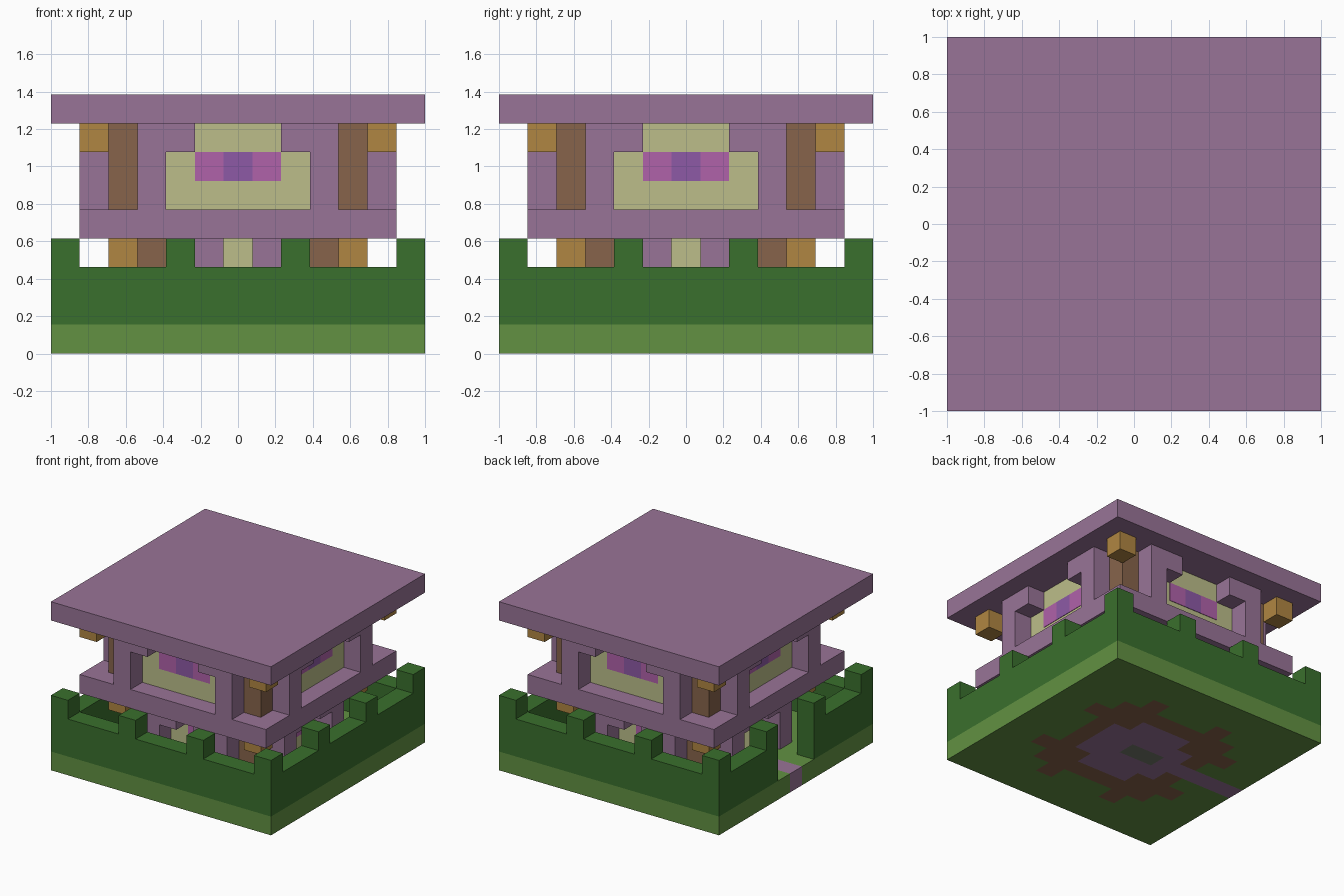
import bpy, bmesh
from mathutils import Matrix, Vector
from math import pi

if "Cube" in bpy.data.objects:
    bpy.data.objects.remove(bpy.data.objects["Cube"])

U = 2 / 13          # side of one block
HALF = 6            # block indices run from -6 to 6


def material(name, rgb):
    lin = [((c / 255 + 0.055) / 1.055) ** 2.4 for c in rgb] + [1.0]
    m = bpy.data.materials.new(name)
    m.use_nodes = True
    m.diffuse_color = lin
    m.node_tree.nodes["Principled BSDF"].inputs["Base Color"].default_value = lin
    return m


PURPLE = material("mauve stone", (153, 116, 151))
YELLOW = material("pale plaster", (188, 190, 138))
MAGENTA = material("magenta glass", (176, 98, 170))
VIOLET = material("violet glass", (141, 90, 166))
BROWN = material("brown timber", (135, 100, 75))
GOLD = material("golden timber", (176, 134, 66))
HEDGE = material("dark hedge", (58, 112, 45))
GRASS = material("light grass", (98, 145, 66))
SLATE = material("grey green slate", (116, 120, 108))


def add_object(name, bm, mats):
    mesh = bpy.data.meshes.new(name)
    bm.to_mesh(mesh)
    bm.free()
    for m in mats:
        mesh.materials.append(m)
    obj = bpy.data.objects.new(name, mesh)
    bpy.context.collection.objects.link(obj)
    return obj


def blocks(name, mat, boxes, turn=0, proud=0.0):
    """Boxes given as inclusive block ranges (x, y, z), turned by quarters."""
    bm = bmesh.new()
    for (x0, x1), (y0, y1), (z0, z1) in boxes:
        lo = Vector((x0 - 0.5, y0 - 0.5, z0)) * U
        hi = Vector((x1 + 0.5, y1 + 0.5, z1 + 1)) * U
        if proud:   # thin plate on the outer face only
            hi.y = lo.y
            lo.y -= proud
        size = hi - lo
        mat4 = (Matrix.Rotation(turn * pi / 2, 4, "Z")
                @ Matrix.Translation((lo + hi) / 2)
                @ Matrix.Diagonal((*size, 1)))
        bmesh.ops.create_cube(bm, size=1, matrix=mat4)
    return add_object(name, bm, [mat])


# Ground with an inlaid floor, foundation and path
def ground_index(i, j):
    m, n = max(abs(i), abs(j)), min(abs(i), abs(j))
    if j == 0 and i in (-1, 0):
        return 3
    if (j == 0 and i < 0) or (m <= 2 and n < 2):
        return 1
    if m <= 3 or (m == 4 and n == 2):
        return 2
    return 0


bm = bmesh.new()
bmesh.ops.create_grid(bm, x_segments=13, y_segments=13, size=1,
                      matrix=Matrix.Translation((0, 0, U)))
for f in bm.faces:
    c = f.calc_center_median()
    f.material_index = ground_index(round(c.x / U), round(c.y / U))
ground = add_object("ground", bm, [GRASS, PURPLE, BROWN, SLATE])
thick = ground.modifiers.new("thickness", "SOLIDIFY")
thick.thickness = U
thick.offset = -1

# Balcony floor and roof
blocks("balcony_floor", PURPLE, [((-5, 5), (-5, 5), (4, 4))])
blocks("roof", PURPLE, [((-HALF, HALF), (-HALF, HALF), (8, 8))])


def storey(label, turn, row, z, door=False):
    """One side of a storey; row is the panel's distance from the centre."""
    top = z + 2
    pier, w, r = row - 1, row - 2, -row
    front = r - 1
    # Piers with brackets reaching inwards under the ceiling
    boxes = []
    for s in (-1, 1):
        boxes.append(((s * pier, s * pier), (front, r), (z, top)))
        boxes.append(((s * w, s * w), (front, front), (top, top)))
    blocks(label + "_piers", PURPLE, boxes, turn)
    # Corner post and its outer bracket
    blocks(label + "_corner_post", BROWN, [((r, r), (r, r), (z, top))], turn)
    blocks(label + "_post_bracket", GOLD,
           [((front, front), (front, front), (top, top))], turn)
    # Plaster panel, with a doorway or a window band
    if door:
        blocks(label + "_door_wall", YELLOW,
               [((-w, -1), (r, r), (z, top)), ((1, w), (r, r), (z, top)),
                ((0, 0), (r, r), (top, top))], turn)
        return
    blocks(label + "_panel", YELLOW, [((-w, w), (r, r), (z, top))], turn)
    mid = (z + 1, z + 1)
    g = w - 1
    if g:
        blocks(label + "_window_sides", MAGENTA,
               [((s, s), (r, r), mid) for s in (-g, g)], turn, 0.004)
        blocks(label + "_window_middle", VIOLET, [((0, 0), (r, r), mid)], turn, 0.004)
    else:
        blocks(label + "_window", MAGENTA, [((0, 0), (r, r), mid)], turn, 0.004)


for turn, side in enumerate(("front", "left", "back", "right")):
    gate = side == "right"
    # Hedge wall with raised blocks; the gate side has a gap
    edge = (-HALF, -HALF)
    runs = [(-HALF, -2), (2, HALF - 1)] if gate else [(-HALF, HALF - 1)]
    hedge = [(run, edge, (1, 2)) for run in runs]
    hedge += [((i, i), edge, (3, 3)) for i in (-HALF, -2, 2)]
    blocks(side + "_hedge", HEDGE, hedge, turn)
    storey(side + "_lower", turn, 3, 1, door=gate)
    storey(side + "_upper", turn, 4, 5)
